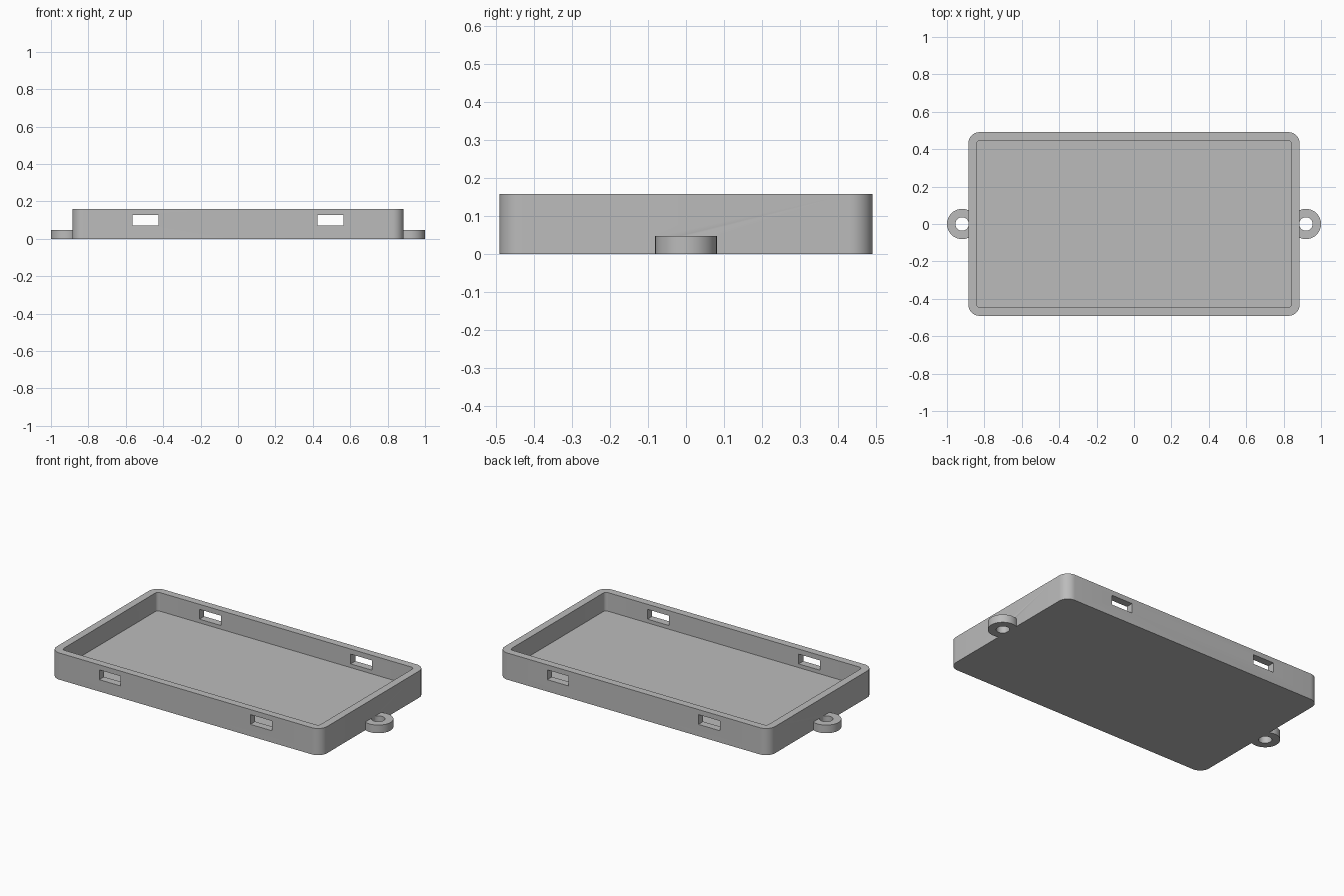
import bpy
import bmesh
from math import cos, sin, pi, radians

cube = bpy.data.objects.get("Cube")
if cube:
    bpy.data.objects.remove(cube, do_unlink=True)

HALF_X, HALF_Y, HEIGHT = 0.886, 0.491, 0.158
WALL, FLOOR = 0.044, 0.048
TAB_X, TAB_R, HOLE_R = 0.919, 0.081, 0.036

grey = bpy.data.materials.new("grey plastic")
grey.use_nodes = True
colour = (0.5, 0.5, 0.5, 1)
grey.diffuse_color = colour
grey.node_tree.nodes["Principled BSDF"].inputs["Base Color"].default_value = colour


def rounded_rect(hx, hy, r, steps=10):
    """Outline of a rectangle with rounded corners, counter-clockwise."""
    points = []
    for k, (sx, sy) in enumerate([(1, 1), (-1, 1), (-1, -1), (1, -1)]):
        for i in range(steps + 1):
            a = (k + i / steps) * pi / 2
            points.append((sx * (hx - r) + r * cos(a), sy * (hy - r) + r * sin(a)))
    return points


def circle(cx, r, steps=48):
    return [(cx + r * cos(2 * pi * i / steps), r * sin(2 * pi * i / steps))
            for i in range(steps)]


def prism(name, outline, z0, z1):
    """Extrude an outline upward from z0 to z1."""
    bm = bmesh.new()
    base = bm.faces.new([bm.verts.new((x, y, z0)) for x, y in outline])
    top = bmesh.ops.extrude_face_region(bm, geom=[base])["geom"]
    verts = [g for g in top if isinstance(g, bmesh.types.BMVert)]
    bmesh.ops.translate(bm, verts=verts, vec=(0, 0, z1 - z0))
    bmesh.ops.recalc_face_normals(bm, faces=bm.faces)
    mesh = bpy.data.meshes.new(name)
    bm.to_mesh(mesh)
    bm.free()
    mesh.materials.append(grey)
    ob = bpy.data.objects.new(name, mesh)
    bpy.context.collection.objects.link(ob)
    return ob


def combine(target, tool, operation):
    """Apply a boolean and discard the tool object."""
    mod = target.modifiers.new("combine", "BOOLEAN")
    mod.operation, mod.solver, mod.object = operation, "EXACT", tool
    bpy.context.view_layer.objects.active = target
    bpy.ops.object.modifier_apply(modifier=mod.name)
    bpy.data.objects.remove(tool, do_unlink=True)


# Hollow tray with rounded corners
tray = prism("tray", rounded_rect(HALF_X, HALF_Y, 0.06), 0, HEIGHT)
cavity = prism("cavity", rounded_rect(HALF_X - WALL, HALF_Y - WALL, 0.02), FLOOR, HEIGHT + 0.1)
combine(tray, cavity, "DIFFERENCE")

for side in (-1, 1):
    # Slots through the front and back walls
    slot_outline = [(side * 0.495 + x, y) for x, y in
                    [(-0.07, -0.6), (0.07, -0.6), (0.07, 0.6), (-0.07, 0.6)]]
    combine(tray, prism("slot", slot_outline, 0.07, 0.128), "DIFFERENCE")

    # Round screw tab on each end
    tab = prism("screw_tab", circle(side * TAB_X, TAB_R), 0, FLOOR)
    hole = prism("screw_hole", circle(side * TAB_X, HOLE_R), -0.1, 0.1)
    combine(tab, hole, "DIFFERENCE")
    combine(tray, tab, "UNION")

# Smooth the rounded walls, keep edges crisp
bpy.ops.object.select_all(action="DESELECT")
tray.select_set(True)
bpy.context.view_layer.objects.active = tray
bpy.ops.object.shade_smooth_by_angle(angle=radians(30))
